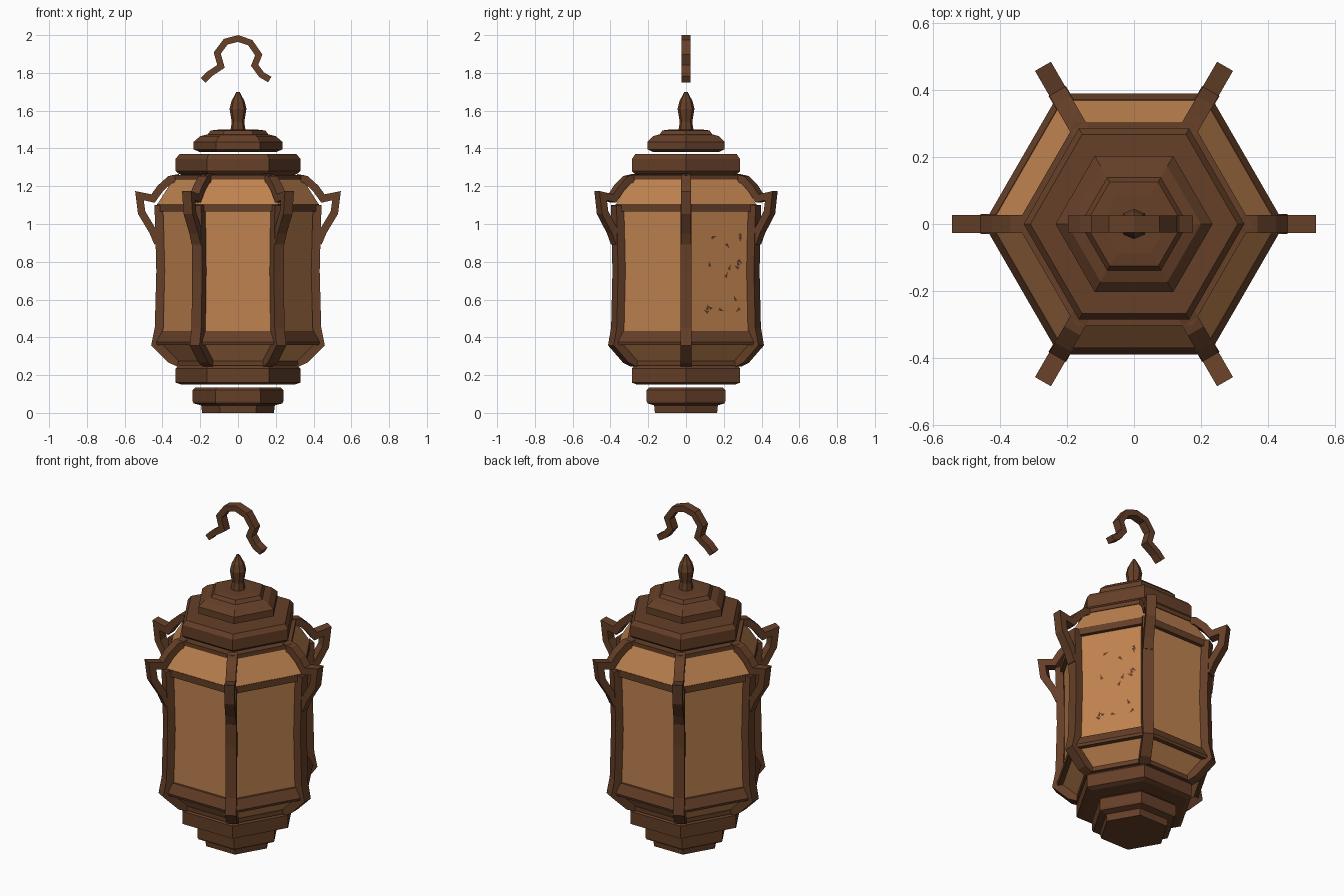
import bpy, math, random
from mathutils import Vector, Matrix

if "Cube" in bpy.data.objects:
    bpy.data.objects.remove(bpy.data.objects["Cube"])

def material(name, col):
    m = bpy.data.materials.new(name)
    m.diffuse_color = (*col, 1)
    m.use_nodes = True
    m.node_tree.nodes["Principled BSDF"].inputs["Base Color"].default_value = m.diffuse_color
    return m

WOOD = material("dark brown wood", (0.13, 0.050, 0.021))
PAPER = material("warm tan paper", (0.52, 0.225, 0.080))

def make(name, verts, faces, mat):
    me = bpy.data.meshes.new(name)
    me.from_pydata(verts, [], faces)
    me.materials.append(mat)
    ob = bpy.data.objects.new(name, me)
    bpy.context.collection.objects.link(ob)
    return ob

def lathe(name, profile, mat, sides=6, closed=False, caps=True):
    """Spin (radius, z) points around z; corners lie on the x axis."""
    verts, faces = [], []
    for r, z in profile:
        for i in range(sides):
            a = math.tau * i / sides
            verts.append((r * math.cos(a), r * math.sin(a), z))
    n = len(profile)
    for k in range(n if closed else n - 1):
        for i in range(sides):
            j, k2 = (i + 1) % sides, (k + 1) % n
            faces.append((k*sides + i, k*sides + j, k2*sides + j, k2*sides + i))
    if caps and not closed:
        faces.append(tuple(reversed(range(sides))))
        faces.append(tuple((n - 1) * sides + i for i in range(sides)))
    return make(name, verts, faces, mat)

def strip(name, path, thick, width, angles):
    """Mitred square bar along (radius, z) points, one copy per angle."""
    pts = [Vector(p) for p in path]
    section = []
    for i, p in enumerate(pts):
        a = (p - pts[i - 1]).normalized() if i else (pts[1] - p).normalized()
        b = (pts[i + 1] - p).normalized() if i < len(pts) - 1 else a
        t = (a + b).normalized()
        nrm = Vector((-t.y, t.x)) * (thick / 2) / max(0.6, t.dot(a))
        w = width / 2
        for s, y in ((1, -w), (1, w), (-1, w), (-1, -w)):
            q = p + nrm * s
            section.append(Vector((q.x, y, q.y)))
    verts, faces = [], []
    for ang in angles:
        o = len(verts)
        rot = Matrix.Rotation(ang, 3, 'Z')
        verts += [rot @ v for v in section]
        for k in range(len(pts) - 1):
            for i in range(4):
                j = (i + 1) % 4
                faces.append((o+4*k+i, o+4*k+4+i, o+4*k+4+j, o+4*k+j))
        faces.append((o, o + 1, o + 2, o + 3))
        e = o + 4 * (len(pts) - 1)
        faces.append((e + 3, e + 2, e + 1, e))
    return make(name, verts, faces, WOOD)

SIX = [math.tau * i / 6 for i in range(6)]

# stepped foot
lathe("foot", [(0.19, 0), (0.195, 0.04), (0.235, 0.05), (0.24, 0.06),
               (0.24, 0.12), (0.225, 0.135)], WOOD)
# lower plate
lathe("lower_plate", [(0.30, 0.15), (0.33, 0.16), (0.33, 0.235), (0.31, 0.255)], WOOD)
# paper shell: sloped bottom, tall walls, sloped shoulder
lathe("paper_panels", [(0.31, 0.255), (0.425, 0.37), (0.405, 0.41), (0.405, 1.08),
                       (0.43, 1.10), (0.335, 1.25)], PAPER)
# hexagonal frame rails
def rail(name, r0, r1, z0, z1):
    lathe(name, [(r0, z0), (r1, z0), (r1, z1), (r0, z1)], WOOD, closed=True)
lathe("lower_rail", [(0.39, 0.36), (0.445, 0.36), (0.45, 0.375), (0.42, 0.43),
                     (0.39, 0.43)], WOOD, closed=True)
rail("bottom_rail", 0.27, 0.335, 0.25, 0.275)
rail("upper_rail", 0.39, 0.43, 1.065, 1.105)
rail("shoulder_rail", 0.29, 0.35, 1.235, 1.26)

# corner posts and curled brackets
strip("corner_posts", [(0.31, 0.265), (0.355, 0.285), (0.435, 0.365), (0.418, 0.45),
                       (0.41, 0.75), (0.415, 0.95), (0.42, 1.10)], 0.045, 0.06, SIX)
strip("corner_brackets", [(0.425, 0.90), (0.45, 0.96), (0.51, 1.06), (0.522, 1.15),
                          (0.45, 1.135), (0.41, 1.19), (0.36, 1.235), (0.31, 1.245)],
      0.04, 0.055, SIX)

# roof plate and stepped cap
lathe("roof_plate", [(0.29, 1.255), (0.32, 1.27), (0.33, 1.28), (0.33, 1.345),
                     (0.31, 1.37)], WOOD)
lathe("cap", [(0.20, 1.38), (0.235, 1.395), (0.235, 1.435), (0.20, 1.465),
              (0.16, 1.475), (0.145, 1.495), (0.10, 1.50)], WOOD)
# finial
lathe("finial", [(0.04, 1.495), (0.033, 1.54), (0.045, 1.61), (0.035, 1.65),
                 (0.008, 1.70)], WOOD, sides=8)
# hanging hook, floating above the finial
strip("hook", [(-0.185, 1.76), (-0.15, 1.795), (-0.09, 1.835), (-0.11, 1.905),
               (-0.065, 1.965), (0, 1.982), (0.065, 1.96), (0.11, 1.895),
               (0.088, 1.84), (0.125, 1.79), (0.168, 1.765)], 0.034, 0.05, [0])

# small dark flakes on the panel facing right and back
random.seed(4)
rot = Matrix.Rotation(math.pi / 6, 3, 'Z')
verts, faces = [], []
for i in range(16):
    c = Vector((random.uniform(-0.12, 0.15), random.uniform(0.5, 1.03)))
    a = random.uniform(0, math.tau)
    o = len(verts)
    for da, d in ((0, 0.022), (2.5, 0.012), (3.9, 0.016)):
        verts.append(rot @ Vector((0.405 * math.cos(math.pi / 6) + 0.002,
                                   c.x + d * math.cos(a + da), c.y + d * math.sin(a + da))))
    faces.append((o, o + 1, o + 2))
make("panel_flakes", verts, faces, WOOD)
